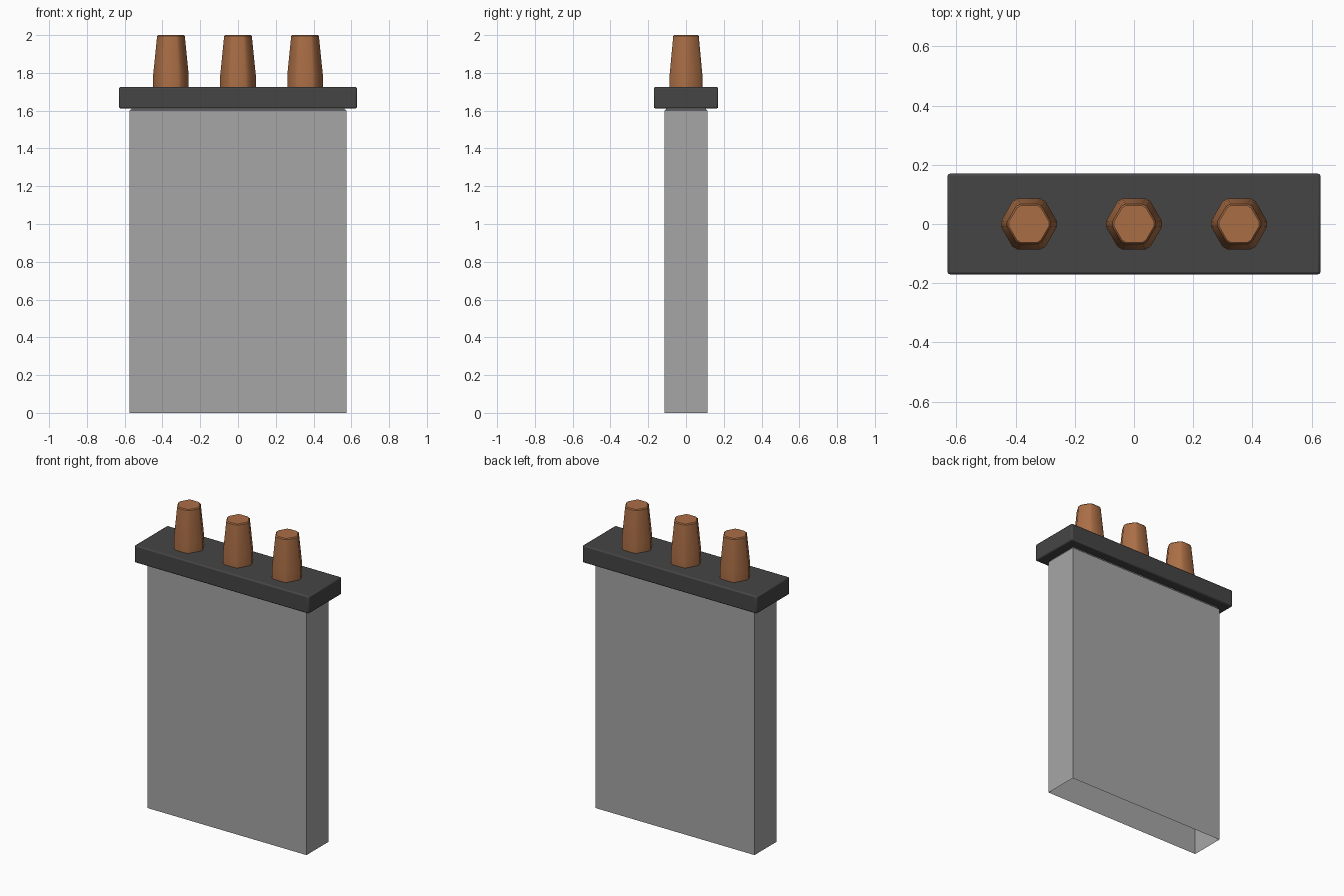
import bpy, bmesh, math
from mathutils import Vector

if "Cube" in bpy.data.objects:
    bpy.data.objects.remove(bpy.data.objects["Cube"])


def material(name, rgb):
    m = bpy.data.materials.new(name)
    m.diffuse_color = (*rgb, 1)
    m.use_nodes = True
    m.node_tree.nodes["Principled BSDF"].inputs["Base Color"].default_value = m.diffuse_color
    return m


grey = material("grey_metal", (0.38, 0.38, 0.385))
dark = material("dark_plastic", (0.06, 0.06, 0.06))
copper = material("copper", (0.40, 0.155, 0.06))


def loft(name, rings, mat, bottom, top, angle=35):
    """Skin a stack of equal-length point rings."""
    bm = bmesh.new()
    loops = [[bm.verts.new(p) for p in ring] for ring in rings]
    n = len(loops[0])
    for a, b in zip(loops, loops[1:]):
        for i in range(n):
            j = (i + 1) % n
            bm.faces.new((a[i], a[j], b[j], b[i]))
    if bottom:
        bm.faces.new(loops[0][::-1])
    if top:
        bm.faces.new(loops[-1])
    me = bpy.data.meshes.new(name)
    bm.to_mesh(me)
    bm.free()
    ob = bpy.data.objects.new(name, me)
    bpy.context.collection.objects.link(ob)
    me.materials.append(mat)
    me.shade_smooth() if hasattr(me, "shade_smooth") else None
    bpy.ops.object.select_all(action='DESELECT')
    bpy.context.view_layer.objects.active = ob
    ob.select_set(True)
    bpy.ops.object.shade_smooth_by_angle(angle=math.radians(angle))
    return ob


def rect(x, y, z):
    return [(-x, -y, z), (x, -y, z), (x, y, z), (-x, y, z)]


def hexagon(cx, r, z, cut=0.12):
    """Hexagon ring with narrow chamfers at its corners."""
    c = [Vector((math.cos(k * math.pi / 3), math.sin(k * math.pi / 3))) for k in range(6)]
    pts = []
    for k in range(6):
        for other in (c[k - 1], c[(k + 1) % 6]):
            p = c[k].lerp(other, cut) * r
            pts.append((cx + p.x, p.y, z))
    return pts


# Thin-walled casing, open underneath, with a small neck below the lid
loft("casing", [rect(0.575, 0.113, 0), rect(0.575, 0.113, 1.6),
                rect(0.565, 0.105, 1.607), rect(0.565, 0.105, 1.62)], grey, False, False)

# Overhanging lid with softened edges
lid = loft("lid", [rect(0.63, 0.17, 1.612), rect(0.63, 0.17, 1.725)], dark, True, True)
bev = lid.modifiers.new("soft_edges", 'BEVEL')
bev.width = 0.008
bev.segments = 2

# Three tapered hexagonal terminals
for i, cx in enumerate((-0.355, 0, 0.355)):
    loft(f"terminal_{i + 1}", [hexagon(cx, 0.1, 1.715), hexagon(cx, 0.1, 1.79),
                               hexagon(cx, 0.078, 1.994), hexagon(cx, 0.072, 2.0)],
         copper, False, True)
